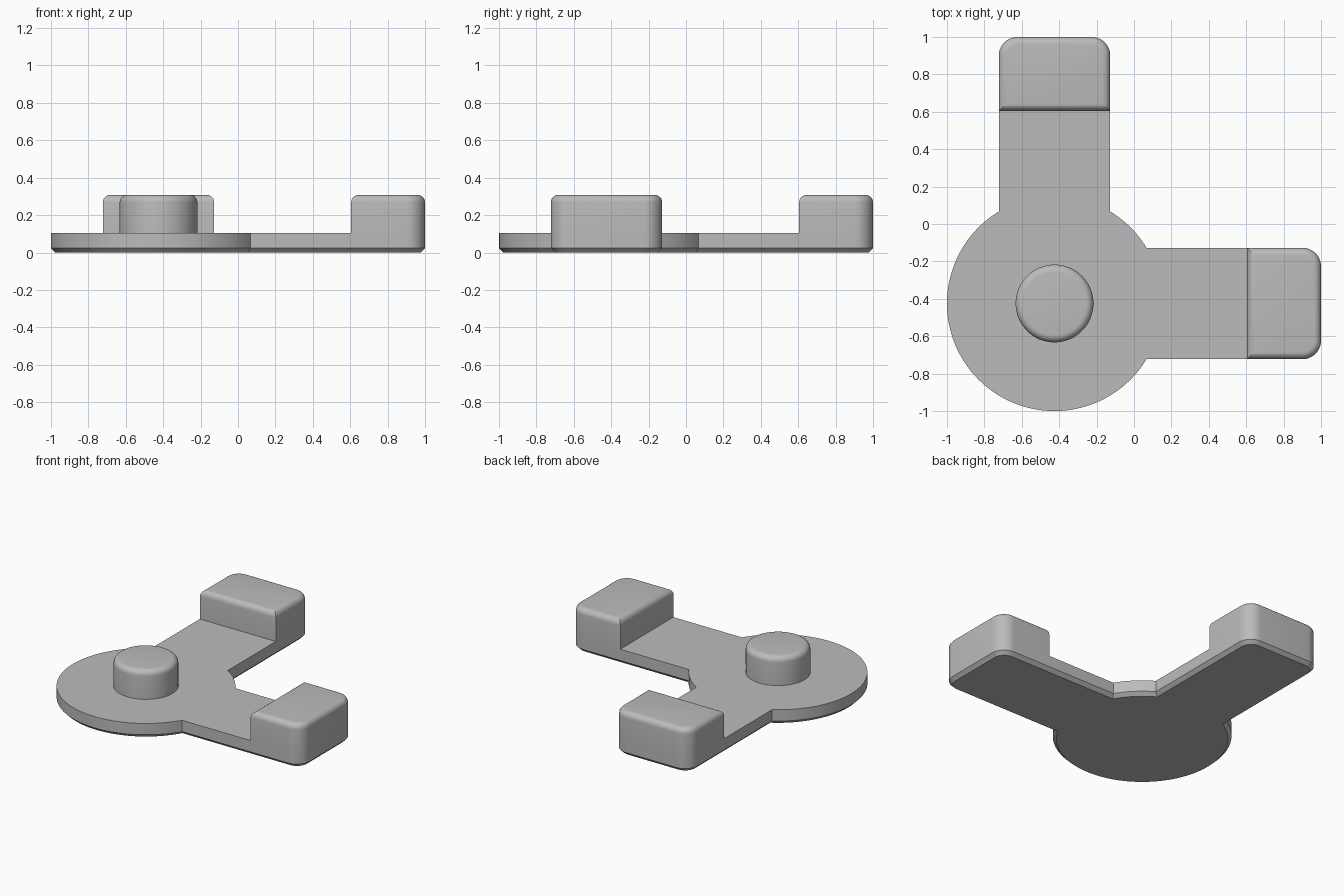
import bpy
import bmesh
from math import sin, cos, pi, sqrt, atan2

CENTER = -0.425            # hub centre on both axes
HUB_R, ARM_HALF, ARM_END = 0.575, 0.298, 1.425
CORNER, BLOCK_START = 0.1, 1.03
PLATE_TOP, BLOCK_TOP = 0.104, 0.308
CHAMFER, FILLET = 0.024, 0.04

cube = bpy.data.objects.get("Cube")
if cube:
    bpy.data.objects.remove(cube, do_unlink=True)

grey = bpy.data.materials.new("plain grey")
grey.use_nodes = True
COLOR = (0.5, 0.5, 0.5, 1)
grey.diffuse_color = COLOR
grey.node_tree.nodes["Principled BSDF"].inputs["Base Color"].default_value = COLOR


def arc(cx, cy, r, start, end, steps):
    return [(cx + r * cos(start + (end - start) * i / steps),
             cy + r * sin(start + (end - start) * i / steps)) for i in range(steps + 1)]


def arm_end(d):
    """Two rounded outer corners of the arm along +x, shrunk by d."""
    x, y, r = ARM_END - CORNER, ARM_HALF - CORNER, CORNER - d
    return arc(x, -y, r, -pi / 2, 0, 10) + arc(x, y, r, 0, pi / 2, 10)


def swap(points):
    """Mirror across the diagonal, keeping the winding."""
    return [(y, x) for x, y in reversed(points)]


def plate_outline(d):
    r, h = HUB_R - d, ARM_HALF - d
    a = atan2(h, sqrt(r * r - h * h))
    end = arm_end(d)
    return (end + arc(0, 0, r, a, pi / 2 - a, 12) + swap(end)
            + arc(0, 0, r, pi / 2 + a, 2 * pi - a, 80))


def block_outline(d):
    x, h = BLOCK_START + d, ARM_HALF - d
    return [(x, -h)] + arm_end(d) + [(x, h)]


def knob_outline(d):
    return arc(0, 0, 0.208 - d, 0, 2 * pi, 64)[:-1]


def loft(name, rings, cap_bottom=False):
    """Skin a stack of (points, z) rings and close the top."""
    bm = bmesh.new()
    loops = [[bm.verts.new((x + CENTER, y + CENTER, z)) for x, y in pts] for pts, z in rings]
    for low, high in zip(loops, loops[1:]):
        for i in range(len(low)):
            j = (i + 1) % len(low)
            bm.faces.new((low[i], low[j], high[j], high[i]))
    bm.faces.new(loops[-1])
    if cap_bottom:
        bm.faces.new(loops[0][::-1])
    mesh = bpy.data.meshes.new(name)
    bm.to_mesh(mesh)
    bm.free()
    mesh.materials.append(grey)
    obj = bpy.data.objects.new(name, mesh)
    bpy.context.collection.objects.link(obj)
    bpy.ops.object.select_all(action='DESELECT')
    obj.select_set(True)
    bpy.context.view_layer.objects.active = obj
    bpy.ops.object.shade_smooth_by_angle(angle=pi / 6)


def filleted(outline):
    """Rings of an upright wall that rolls over into a flat top."""
    rings = [(outline(0), PLATE_TOP)]
    for i in range(7):
        t = i / 6 * pi / 2
        rings.append((outline(FILLET * (1 - cos(t))), BLOCK_TOP - FILLET * (1 - sin(t))))
    return rings


# Flat plate: round hub with two arms and a chamfered underside
loft("base_plate", [(plate_outline(CHAMFER), 0), (plate_outline(0), CHAMFER),
                    (plate_outline(0), PLATE_TOP)], cap_bottom=True)

# Raised end blocks and the round knob on the hub
block = filleted(block_outline)
loft("left_block", block)
loft("back_block", [(swap(pts), z) for pts, z in block])
loft("hub_knob", filleted(knob_outline))
